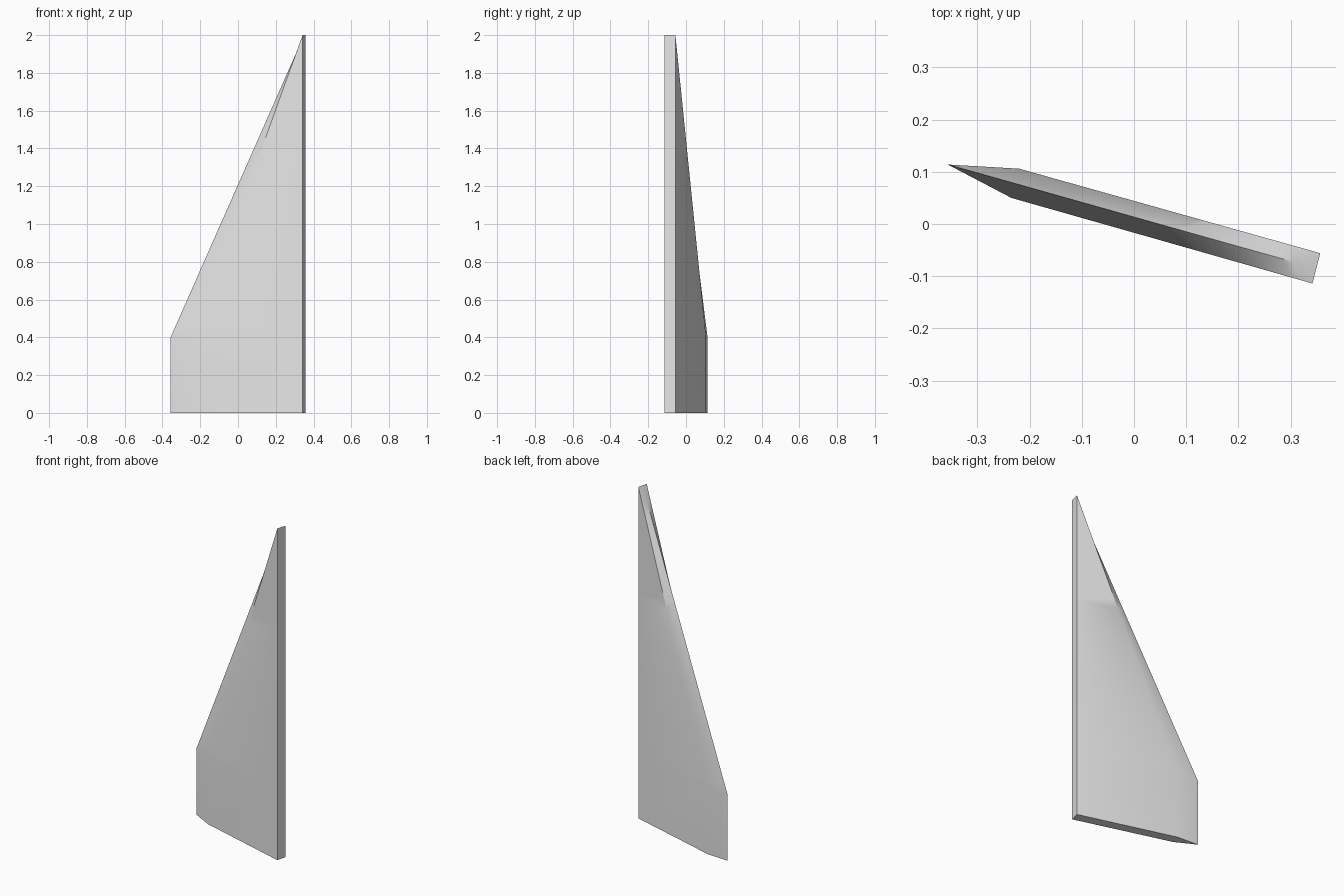
import bpy
import bmesh
import math
from mathutils import Vector

cube = bpy.data.objects.get("Cube")
if cube:
    bpy.data.objects.remove(cube, do_unlink=True)

# Root section, seen from above: square trailing end, bevelled leading edge
BACK, FRONT = Vector((0.357, -0.056)), Vector((0.342, -0.114))
MIDDLE = (BACK + FRONT) / 2
SECTION = [
    (BACK, BACK),
    (BACK, Vector((-0.22, 0.106))),       # back shoulder
    (MIDDLE, Vector((-0.357, 0.114))),    # leading edge
    (FRONT, Vector((-0.235, 0.05))),      # front shoulder
    (FRONT, FRONT),
]
SWEEP_START, TIP, STEPS = 0.4, 2.0, 32

# Straight root, then the chord shrinks to nothing at full thickness
levels = [(0.0, 1.0)]
for i in range(STEPS + 1):
    t = i / STEPS
    levels.append((SWEEP_START + (TIP - SWEEP_START) * t, 1 - t))

bm = bmesh.new()
rings = []
for z, chord in levels:
    points = [end.lerp(root, chord) for end, root in SECTION]
    rings.append([bm.verts.new((p.x, p.y, z)) for p in points])

# Skin and closed root
for low, high in zip(rings, rings[1:]):
    for i in range(len(low)):
        j = (i + 1) % len(low)
        bm.faces.new((low[i], low[j], high[j], high[i]))
bm.faces.new(rings[0][::-1])
bmesh.ops.remove_doubles(bm, verts=bm.verts, dist=0.0001)
bmesh.ops.recalc_face_normals(bm, faces=bm.faces)

mesh = bpy.data.meshes.new("fin")
bm.to_mesh(mesh)
bm.free()
fin = bpy.data.objects.new("fin", mesh)
bpy.context.collection.objects.link(fin)

# Plain grey finish
grey = bpy.data.materials.new("light grey")
grey.use_nodes = True
grey.diffuse_color = (0.8, 0.8, 0.8, 1)
grey.node_tree.nodes["Principled BSDF"].inputs["Base Color"].default_value = (0.8, 0.8, 0.8, 1)
mesh.materials.append(grey)

bpy.ops.object.select_all(action='DESELECT')
fin.select_set(True)
bpy.context.view_layer.objects.active = fin
bpy.ops.object.shade_smooth_by_angle(angle=math.radians(30))
